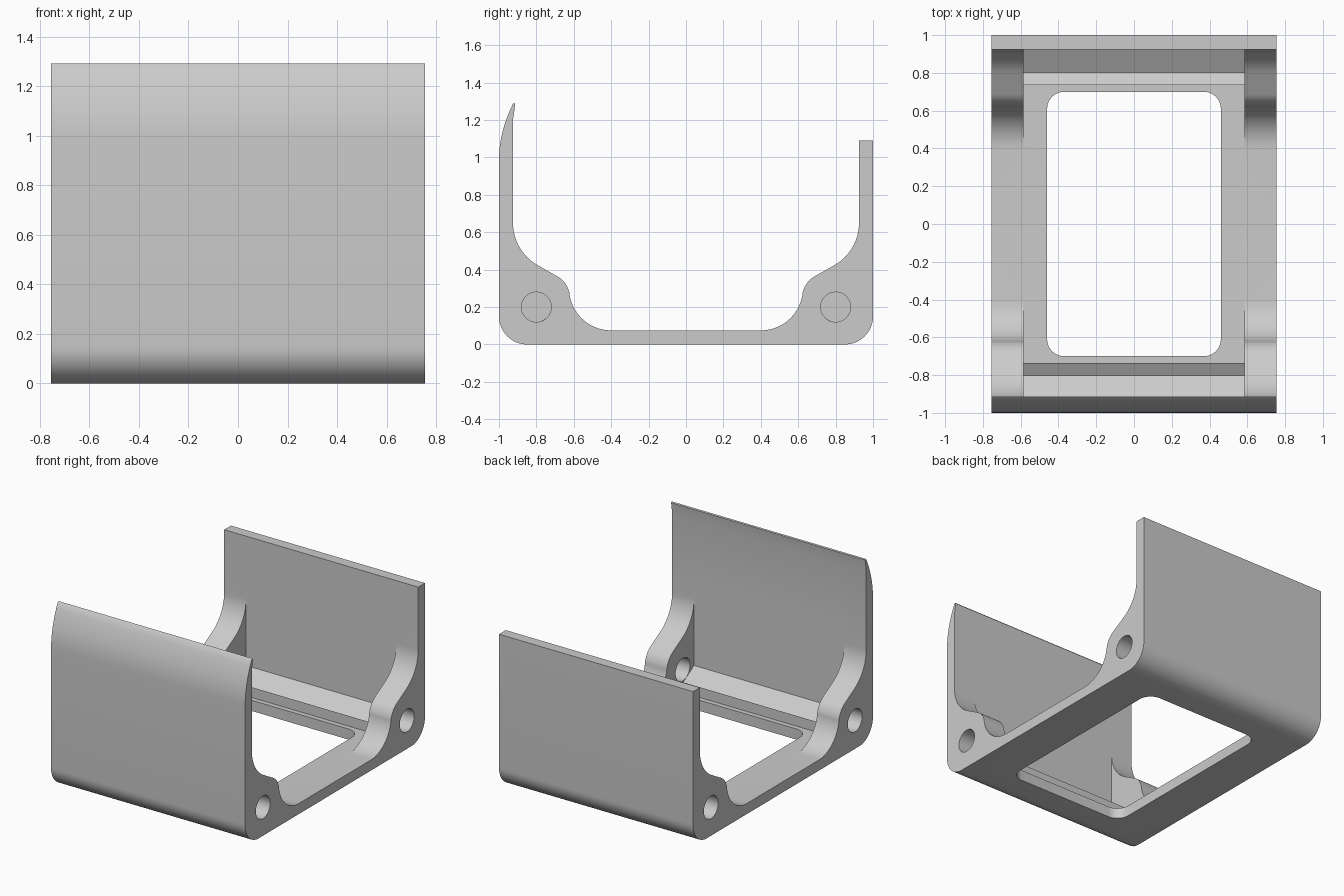
import bpy, bmesh
from math import sin, cos, radians

if "Cube" in bpy.data.objects:
    bpy.data.objects.remove(bpy.data.objects["Cube"], do_unlink=True)

HALF_WIDTH, CHEEK_INNER, WALL, FLOOR = 0.755, 0.585, 0.925, 0.075

grey = bpy.data.materials.new("plain grey")
grey.use_nodes = True
grey.diffuse_color = (0.6, 0.6, 0.6, 1)
grey.node_tree.nodes["Principled BSDF"].inputs["Base Color"].default_value = (0.6, 0.6, 0.6, 1)


def arc(cx, cy, r, start, end, steps=12):
    angles = [radians(start + (end - start) * i / steps) for i in range(steps + 1)]
    return [(cx + r * cos(a), cy + r * sin(a)) for a in angles]


def mirrored(points):
    return [(-a, b) for a, b in reversed(points)]


def prism(name, points, low, high, axis="X"):
    """Extrude a closed outline: (y, z) along X or (x, y) along Z."""
    bm = bmesh.new()
    place = (lambda p: (low, *p)) if axis == "X" else (lambda p: (*p, low))
    face = bm.faces.new([bm.verts.new(place(p)) for p in points])
    depth = high - low
    moved = bmesh.ops.extrude_face_region(bm, geom=[face], use_keep_orig=True)["geom"]
    bmesh.ops.translate(bm, verts=[v for v in moved if isinstance(v, bmesh.types.BMVert)],
                        vec=(depth, 0, 0) if axis == "X" else (0, 0, depth))
    bmesh.ops.recalc_face_normals(bm, faces=bm.faces)
    if bm.calc_volume(signed=True) < 0:
        bmesh.ops.reverse_faces(bm, faces=bm.faces)
    mesh = bpy.data.meshes.new(name)
    bm.to_mesh(mesh)
    bm.free()
    mesh.materials.append(grey)
    obj = bpy.data.objects.new(name, mesh)
    bpy.context.collection.objects.link(obj)
    return obj


# Side outline: shared curved shoulder, from the front wall down to the floor
shoulder = (arc(-WALL + 0.26, 0.65, 0.26, 180, 240)
            + arc(-0.755, 0.247, 0.135, 60, 10)
            + arc(-0.40, FLOOR + 0.225, 0.225, 190, 270))
corner = arc(-0.85, 0.15, 0.15, 180, 270)
# Front lip curves inward; back wall ends square
lip = [(-WALL, 1.2), (-0.913, 1.285), (-0.918, 1.292), (-0.926, 1.285)]
lip += [(-1 + 0.074 * (1 - t / 8) ** 2, 1.285 - 0.3 * t / 8) for t in range(1, 9)]
back_shoulder = [(-y, z) for y, z in shoulder]
outline = (corner + mirrored(corner) + [(1, 1.09), (WALL, 1.09)]
           + back_shoulder + shoulder[::-1] + lip)
body = prism("cradle_body", outline, -HALF_WIDTH, HALF_WIDTH)

# Space between the cheeks, with a shallow V groove along each wall
groove = [(-WALL, 0.8), (-WALL, 0.18), (-0.803, 0.107), (-0.735, 0.147), (-0.735, FLOOR)]
cutters = [prism("inner_space_cutter", groove + mirrored(groove), -CHEEK_INNER, CHEEK_INNER)]

# Rounded floor window
wx, wy, wr = 0.46, 0.70, 0.09
window = []
for sx, sy, start in ((1, 1, 0), (-1, 1, 90), (-1, -1, 180), (1, -1, 270)):
    window += arc(sx * (wx - wr), sy * (wy - wr), wr, start, start + 90, 8)
cutters.append(prism("window_cutter", window, -0.1, 0.3, "Z"))

# Pin holes through both cheeks
for side in (-1, 1):
    for y in (-0.8, 0.8):
        circle = arc(y, 0.2, 0.08, 0, 360, 32)[:-1]
        x = side * 0.69
        cutters.append(prism("pin_hole_cutter", circle, x - 0.105, x + 0.105))

bpy.context.view_layer.objects.active = body
for cutter in cutters:
    mod = body.modifiers.new("cut", "BOOLEAN")
    mod.operation, mod.solver, mod.object = "DIFFERENCE", "EXACT", cutter
    bpy.ops.object.modifier_apply(modifier=mod.name)
    bpy.data.objects.remove(cutter, do_unlink=True)

bpy.ops.object.select_all(action="DESELECT")
body.select_set(True)
bpy.ops.object.shade_smooth_by_angle(angle=radians(25))
